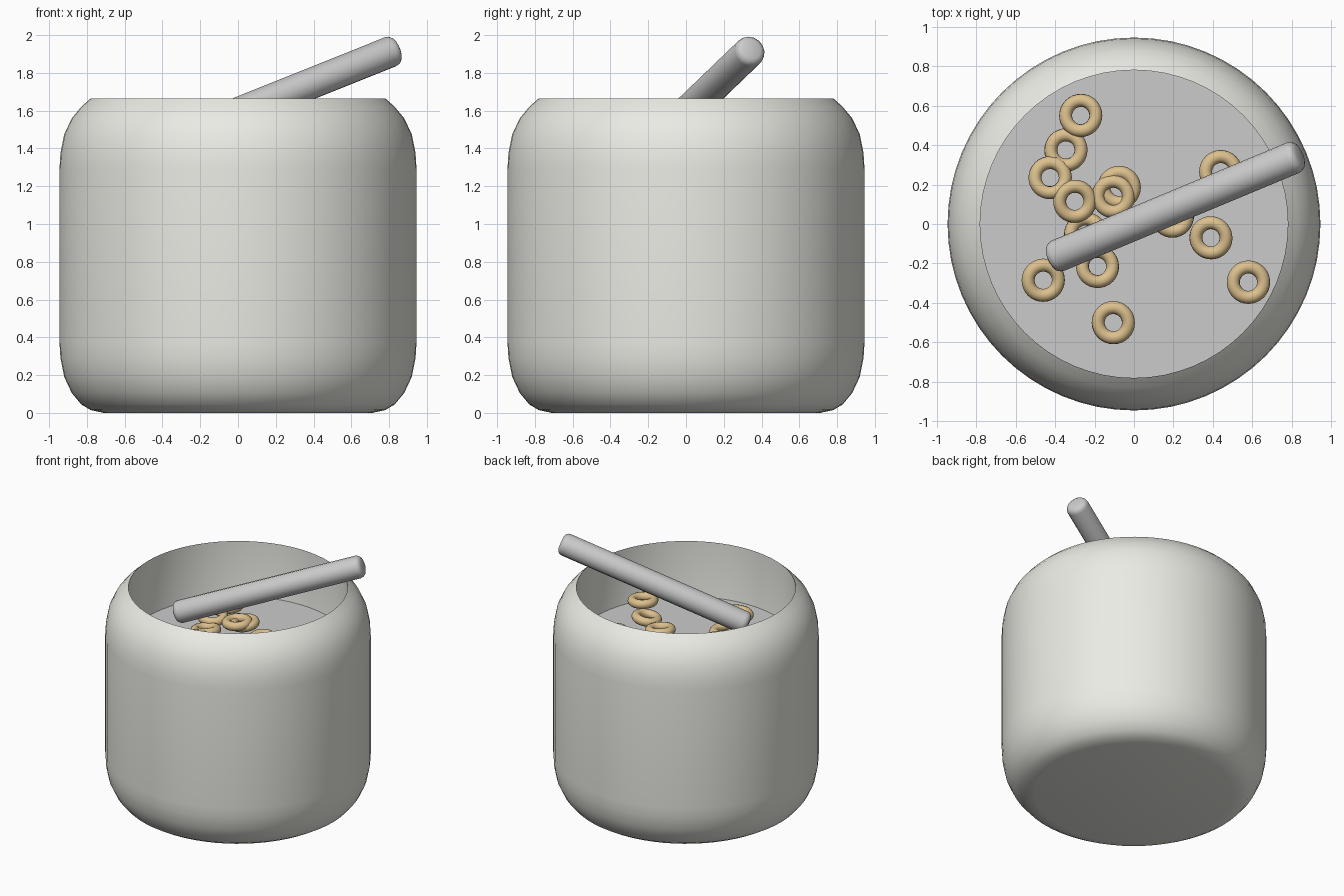
import bpy, bmesh, math, random
from mathutils import Vector

random.seed(4)
if "Cube" in bpy.data.objects:
    bpy.data.objects.remove(bpy.data.objects["Cube"], do_unlink=True)


def material(name, color):
    mat = bpy.data.materials.new(name)
    mat.use_nodes = True
    mat.diffuse_color = color
    mat.node_tree.nodes["Principled BSDF"].inputs["Base Color"].default_value = color
    return mat


def smooth(obj, angle=40):
    bpy.ops.object.select_all(action='DESELECT')
    obj.select_set(True)
    bpy.context.view_layer.objects.active = obj
    bpy.ops.object.shade_smooth_by_angle(angle=math.radians(angle))


def lathe(name, profile, steps, mat=None):
    """Spin a (radius, height) profile around z."""
    bm = bmesh.new()
    verts = [bm.verts.new((r, 0, z)) for r, z in profile]
    edges = [bm.edges.new(pair) for pair in zip(verts, verts[1:])]
    bmesh.ops.spin(bm, geom=verts + edges, cent=(0, 0, 0), axis=(0, 0, 1),
                   angle=math.tau, steps=steps)
    bmesh.ops.remove_doubles(bm, verts=bm.verts, dist=0.0005)
    bmesh.ops.recalc_face_normals(bm, faces=bm.faces)
    mesh = bpy.data.meshes.new(name)
    bm.to_mesh(mesh)
    bm.free()
    obj = bpy.data.objects.new(name, mesh)
    bpy.context.collection.objects.link(obj)
    if mat:
        mesh.materials.append(mat)
    smooth(obj)
    return obj


off_white = material("off_white", (0.83, 0.83, 0.78, 1))
tan = material("toasted_tan", (0.72, 0.53, 0.27, 1))

# Hollow bowl: rounded shoulder mirrored from bottom to top
HEIGHT = 1.665
RIM = 0.78
corner = [(0.83, 0.045), (0.88, 0.105), (0.92, 0.19), (0.94, 0.29), (0.945, 0.37)]
outside = [(0, 0), (0.71, 0), (RIM, 0.015)] + corner
outside += [(r, HEIGHT - z) for r, z in reversed(corner)]
inside = [(RIM, HEIGHT), (RIM, 0.2), (0.7, 0.1), (0, 0.1)]
lathe("bowl", outside + inside, 64, off_white)

# Milk surface
MILK = 1.23
lathe("milk", [(0, MILK), (RIM, MILK)], 64)

# Straight handle leaning on the rim, with rounded ends
low, high = Vector((-0.42, -0.175, 1.42)), Vector((0.84, 0.35, 1.925))
length = (high - low).length
cap = [(0, 0), (0.05, 0), (0.068, 0.008), (0.079, 0.022), (0.083, 0.04)]
handle = lathe("spoon_handle", cap + [(r, length - z) for r, z in reversed(cap)], 16)
handle.location = low
handle.rotation_euler = (high - low).to_track_quat('Z', 'Y').to_euler()

# Cereal rings: x, y and lift above the common floating height
rings = [
    (-0.27, 0.55, 0.01), (-0.345, 0.375, -0.01), (-0.425, 0.235, 0.01),
    (-0.30, 0.115, 0.02), (-0.075, 0.185, 0), (-0.105, 0.14, 0.015),
    (-0.245, -0.05, -0.01), (-0.185, -0.215, 0), (-0.46, -0.285, 0),
    (-0.105, -0.5, 0), (0.44, 0.265, 0), (0.195, 0.04, 0),
    (0.39, -0.07, 0), (0.58, -0.295, 0),
]
for i, (x, y, lift) in enumerate(rings, 1):
    tilt = [random.uniform(-0.15, 0.15) for _ in range(2)]
    bpy.ops.mesh.primitive_torus_add(
        major_segments=32, minor_segments=12, major_radius=0.077,
        minor_radius=0.033, location=(x, y, 1.295 + lift), rotation=(*tilt, 0))
    ring = bpy.context.object
    ring.name = f"cereal_ring_{i}"
    ring.data.materials.append(tan)
    smooth(ring, 60)
